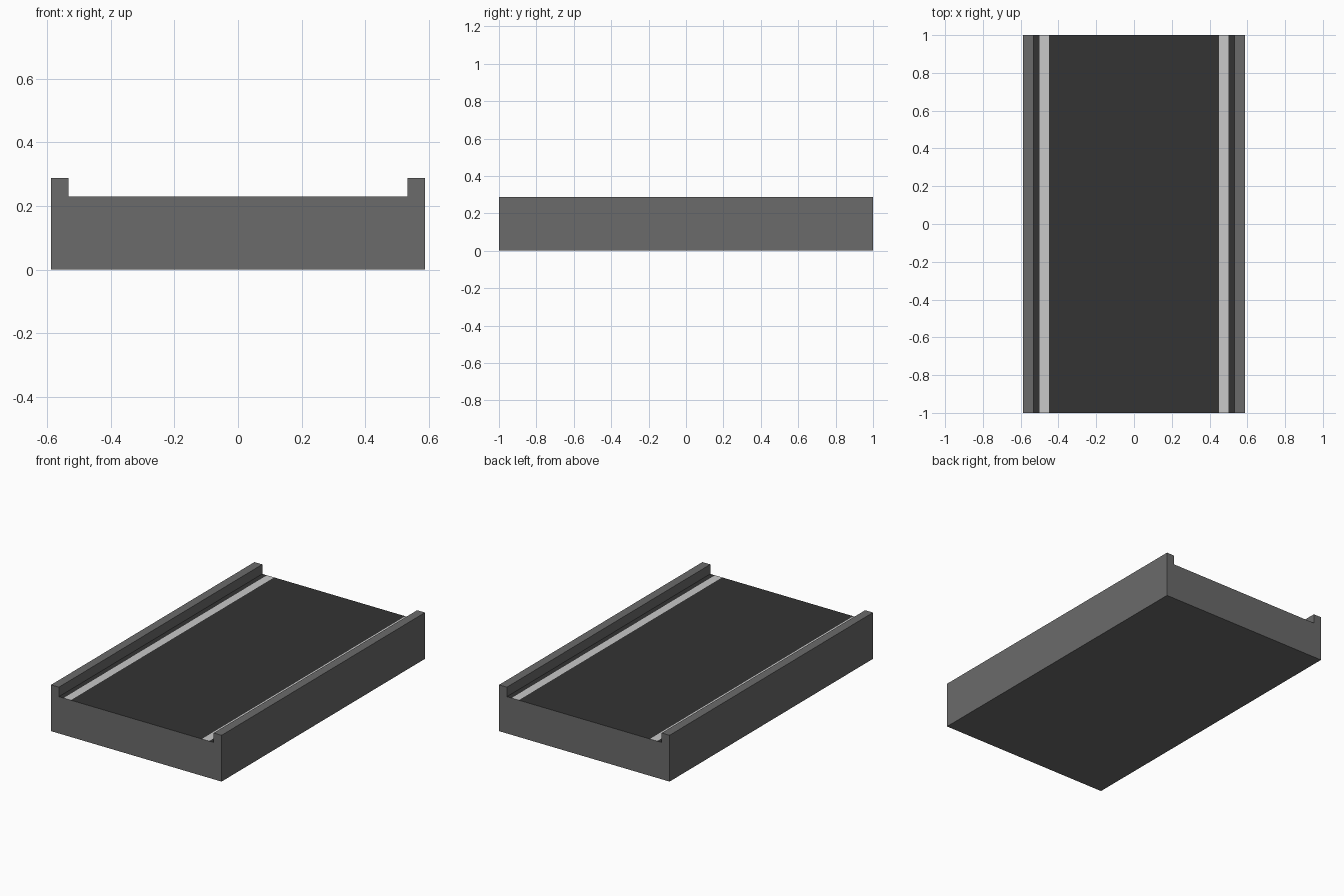
import bpy, bmesh

if "Cube" in bpy.data.objects:
    bpy.data.objects.remove(bpy.data.objects["Cube"])

HALF_LEN, HALF_W, CURB_IN = 1.0, 0.587, 0.533
ROAD_Z, CURB_Z = 0.229, 0.288
STRIPE_IN, STRIPE_OUT = 0.451, 0.501


def material(name, v):
    m = bpy.data.materials.new(name)
    m.diffuse_color = (v, v, v, 1)
    m.use_nodes = True
    m.node_tree.nodes["Principled BSDF"].inputs["Base Color"].default_value = m.diffuse_color
    return m


# Half cross-section from the road centre out over the curb to the base
half = [(STRIPE_IN, ROAD_Z), (STRIPE_OUT, ROAD_Z), (CURB_IN, ROAD_Z),
        (CURB_IN, CURB_Z), (HALF_W, CURB_Z), (HALF_W, 0)]
profile = half + [(-x, z) for x, z in reversed(half)]

# Extrude the mirrored profile along the road
bm = bmesh.new()
start = bm.faces.new([bm.verts.new((x, -HALF_LEN, z)) for x, z in profile])
ext = bmesh.ops.extrude_face_region(bm, geom=[start], use_keep_orig=True)
bmesh.ops.translate(bm, vec=(0, 2 * HALF_LEN, 0),
                    verts=[g for g in ext["geom"] if isinstance(g, bmesh.types.BMVert)])
bmesh.ops.recalc_face_normals(bm, faces=bm.faces)
bm.normal_update()

# Asphalt and stripes on the road level, concrete everywhere else
for f in bm.faces:
    c = f.calc_center_median()
    if f.normal.z > 0.9 and abs(c.z - ROAD_Z) < 0.01:
        f.material_index = 2 if STRIPE_IN < abs(c.x) < STRIPE_OUT else 1

mesh = bpy.data.meshes.new("road_section")
bm.to_mesh(mesh)
bm.free()
for m in (material("concrete_grey", 0.145), material("asphalt_dark", 0.033),
          material("stripe_light_grey", 0.578)):
    mesh.materials.append(m)
bpy.context.collection.objects.link(bpy.data.objects.new("road_section", mesh))
